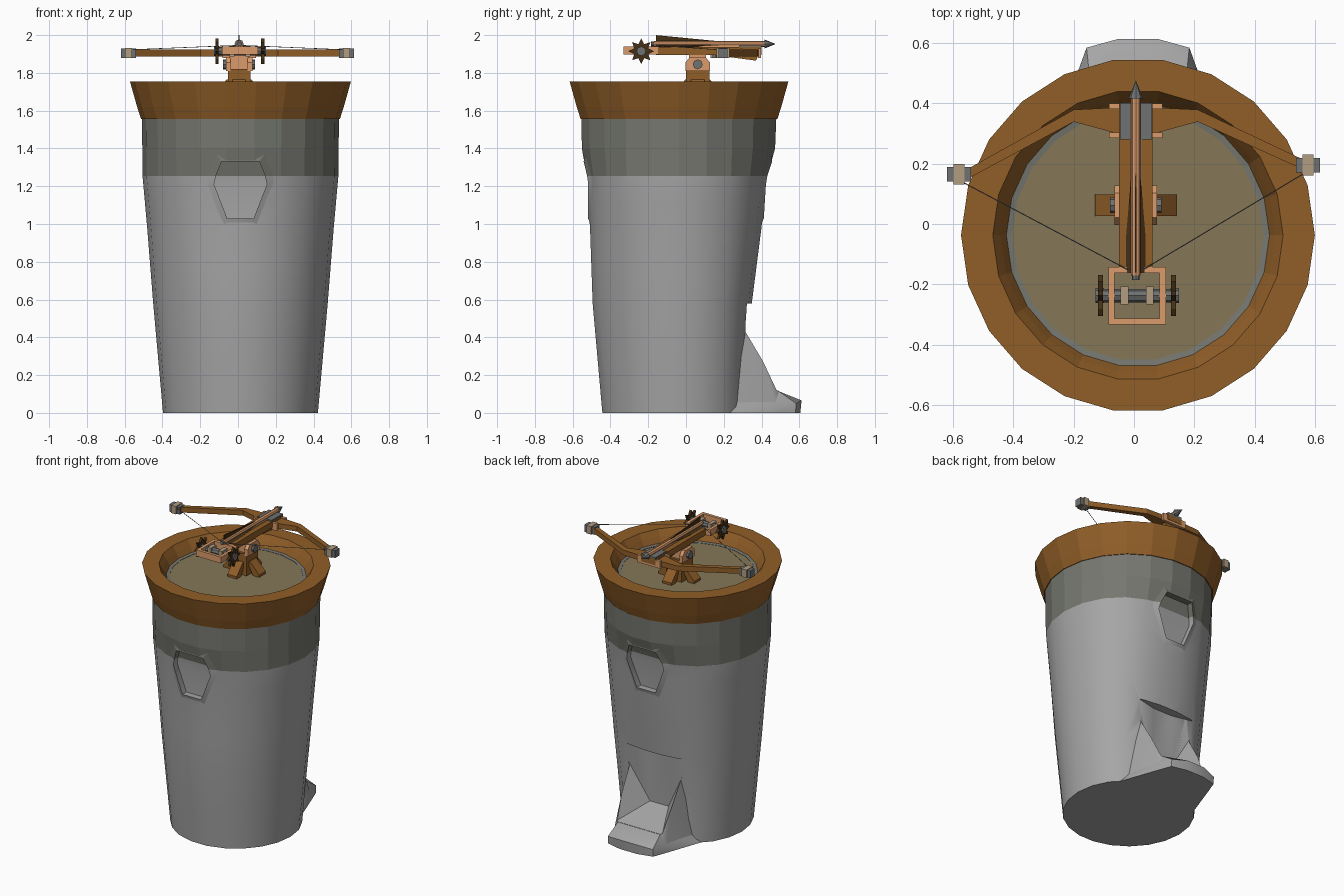
import bpy, bmesh, math
from mathutils import Vector, Matrix

cube = bpy.data.objects.get("Cube")
if cube:
    bpy.data.objects.remove(cube)

SIDES, CX, CY = 22, 0.013, -0.037      # tower facets and axis
BX = 0.006                             # weapon centre line
BAND_Z = 1.255


def material(name, *rgb):
    m = bpy.data.materials.new(name)
    m.use_nodes = True
    m.diffuse_color = (*rgb, 1)
    m.node_tree.nodes["Principled BSDF"].inputs["Base Color"].default_value = (*rgb, 1)
    return m


STONE = material("pale stone", .38, .38, .38)
BAND = material("weathered stone", .18, .185, .16)
WOOD = material("brown wood", .28, .112, .021)
FLOOR = material("sandy floor", .235, .18, .095)
PEACH = material("light wood", .70, .33, .15)
DARK = material("dark wood", .06, .03, .008)
IRON = material("iron", .16, .165, .165)
TAN = material("rope", .45, .34, .22)


def finish(bm, name, *mats):
    bmesh.ops.recalc_face_normals(bm, faces=bm.faces)
    me = bpy.data.meshes.new(name)
    bm.to_mesh(me)
    bm.free()
    ob = bpy.data.objects.new(name, me)
    bpy.context.collection.objects.link(ob)
    for m in mats:
        me.materials.append(m)
    return ob


def box(name, mat, x, y, z):
    """Box from (low, high) ranges."""
    bm = bmesh.new()
    bmesh.ops.create_cube(bm, size=1)
    for v in bm.verts:
        v.co = [r[0] if c < 0 else r[1] for c, r in zip(v.co, (x, y, z))]
    return finish(bm, name, mat)


def rod(name, mat, a, b, r1, r2=None, n=8):
    a, b = Vector(a), Vector(b)
    bm = bmesh.new()
    turn = (b - a).to_track_quat('Z', 'Y').to_matrix().to_4x4()
    bmesh.ops.create_cone(bm, cap_ends=True, segments=n, radius1=r1,
                          radius2=r1 if r2 is None else r2, depth=(b - a).length,
                          matrix=Matrix.Translation((a + b) / 2) @ turn)
    return finish(bm, name, mat)


def hull(name, mat, pts):
    """Convex solid from points mirrored across the tower axis."""
    bm = bmesh.new()
    for x, y, z in pts:
        for s in (1, -1):
            bm.verts.new((s * x + CX, y, z))
    bmesh.ops.convex_hull(bm, input=bm.verts)
    return finish(bm, name, mat)


def prism(name, mat, outline, direction):
    """Extrude a closed outline of 3D points along a direction."""
    bm = bmesh.new()
    f = bm.faces.new([bm.verts.new(p) for p in outline])
    back = bm.faces.new([bm.verts.new(Vector(p) + Vector(direction)) for p in reversed(outline)])
    a, b = list(f.verts), list(reversed(back.verts))
    for i in range(len(a)):
        j = (i + 1) % len(a)
        bm.faces.new((a[j], a[i], b[i], b[j]))
    return finish(bm, name, mat)


def dent(z, s):
    """How far the wall is pulled in at the front (s < 0) or back."""
    if s < 0:
        return ramp([(0, 0), (.58, 0), (.97, .018), (1.25, .026), (1.4, 0)], z)
    return ramp([(0, .03), (.3, .08), (.58, .075), (.97, .055), (1.25, .048), (1.4, .006), (1.6, 0)], z)


def ramp(table, z):
    for (z0, a), (z1, b) in zip(table, table[1:]):
        if z <= z1:
            return a + (b - a) * (z - z0) / (z1 - z0)
    return table[-1][1]


def radius(z):
    return ramp([(0, .41), (.58, .462), (.97, .493), (1.25, .518), (1.6, .522)], z)


def lathe(name, mat, profile, closed=False, dented=False):
    bm = bmesh.new()
    rows = []
    for r, z in profile:
        row = []
        for i in range(SIDES):
            a = math.tau * i / SIDES
            s = math.copysign(1, math.sin(a))
            inset = s * dent(z, s) * math.sin(a) ** 4 if dented else 0
            row.append(bm.verts.new((CX + r * math.cos(a), CY + r * math.sin(a) - inset, z)))
        rows.append(row)
    pairs = list(zip(rows, rows[1:])) + ([(rows[-1], rows[0])] if closed else [])
    for p, q in pairs:
        for i in range(SIDES):
            j = (i + 1) % SIDES
            bm.faces.new((p[i], p[j], q[j], q[i]))
    if not closed:
        bm.faces.new(rows[0])
        bm.faces.new(rows[-1])
    return finish(bm, name, mat)


def cut(ob, cutter):
    mod = ob.modifiers.new("cut", 'BOOLEAN')
    mod.operation, mod.solver, mod.object = 'DIFFERENCE', 'EXACT', cutter
    cutter.hide_render = True
    cutter.hide_set(True)


def bake(ob):
    bpy.context.view_layer.update()
    me = bpy.data.meshes.new_from_object(ob.evaluated_get(bpy.context.evaluated_depsgraph_get()))
    ob.modifiers.clear()
    ob.data = me


def paint_stone(ob):
    """Pale and smooth below the band line, weathered and faceted above it."""
    bm = bmesh.new()
    bm.from_mesh(ob.data)
    bmesh.ops.bisect_plane(bm, geom=bm.verts[:] + bm.edges[:] + bm.faces[:],
                           plane_co=(0, 0, BAND_Z), plane_no=(0, 0, 1))
    bm.to_mesh(ob.data)
    bm.free()
    ob.data.materials.clear()
    ob.data.materials.append(STONE)
    ob.data.materials.append(BAND)
    bpy.ops.object.select_all(action='DESELECT')
    bpy.context.view_layer.objects.active = ob
    ob.select_set(True)
    bpy.ops.object.shade_smooth_by_angle(angle=math.radians(40))
    for p in ob.data.polygons:
        high = p.center.z > BAND_Z
        p.material_index = int(high)
        p.use_smooth = not high


# Tower body
body = lathe("tower_body", STONE, [(radius(z), z) for z in
             (0, .3, .58, .78, .97, 1.12, 1.25, 1.4, 1.6)], dented=True)

# Recessed windows with blended surrounds, front and back
half = [(.10, 1.33), (.13, BAND_Z), (.14, 1.21), (.07, 1.03)]
outline = half + [(-x, z) for x, z in reversed(half)]
stones = []
for name, s in (("front", -1), ("back", 1)):
    def on_wall(x, z, lift):
        y = math.sqrt(radius(z) ** 2 - x * x) + lift
        y -= dent(z, s) * (1 - x * x / radius(z) ** 2) ** 2
        return CX + x, CY + s * y, z
    bm = bmesh.new()
    outer, inner, deep = ([bm.verts.new(on_wall(x * k, 1.18 + (z - 1.18) * k, lift)) for x, z in outline]
                          for k, lift in ((1.38, -.008), (1, .007), (1, -.035)))
    n = len(outline)
    for i in range(n):
        j = (i + 1) % n
        bm.faces.new((outer[i], outer[j], inner[j], inner[i]))
        bm.faces.new((inner[i], inner[j], deep[j], deep[i]))
    for i in range(len(half) - 1):
        bm.faces.new((deep[i], deep[i + 1], deep[n - 2 - i], deep[n - 1 - i]))
    stones.append(finish(bm, name + "_window", STONE))
    cut(body, prism(name + "_window_cutter", STONE,
                    [(CX + x, CY + s * .39, z) for x, z in outline], (0, s * .4, 0)))

# Splayed doorway niche at the back with its flared foot
niche = hull("niche_cutter", STONE, [
    (.07, .29, .58), (.27, .335, .58), (.07, .27, .2), (.165, .49, .117),
    (.3, .75, .019), (.3, .75, .58)])
flank = hull("niche_flanks", STONE, [
    (.175, .315, .58), (.19, .2, .58), (.16, .49, .12), (.2, .49, 0), (.28, .2, 0), (.25, .25, .12)])
foot = hull("niche_foot", STONE, [
    (.16, .49, .115), (.065, .612, .066), (.17, .583, .05), (.065, .605, 0),
    (.17, .58, 0), (.2, .5, 0), (.3, .22, 0), (.2, .3, .13)])
for ob in (body, flank, foot):
    cut(ob, niche)
    bake(ob)
for ob in [body, flank, foot] + stones:
    paint_stone(ob)

# Wooden rim, inner stone lip and floor
lathe("rim", WOOD, [(.526, 1.555), (.547, 1.62), (.585, 1.755), (.48, 1.755),
                    (.455, 1.715), (.432, 1.672), (.432, 1.555)], True)
lathe("inner_lip", BAND, [(.435, 1.679), (.415, 1.676), (.415, 1.6), (.435, 1.6)], True)
lathe("floor", FLOOR, [(.42, 1.61), (.42, 1.674)])

# Pedestal with four splayed legs
PY, FZ = .062, 1.67
box("pedestal", WOOD, (BX - .06, BX + .06), (PY - .062, PY + .062), (FZ, 1.82))
for k in range(4):
    turn = Matrix.Translation((BX, PY, 0)) @ Matrix.Rotation(k * math.pi / 2, 4, 'Z')
    side = [(.04, -.035, 1.765), (.065, -.035, 1.765), (.135, -.035, FZ + .02),
            (.135, -.035, FZ), (.09, -.035, FZ)]
    leg = prism("pedestal_leg", WOOD, side, (0, .07, 0))
    leg.data.transform(turn)
yoke = [(-.065, 1.81), (.065, 1.81), (.065, 1.855), (.04, 1.885), (-.04, 1.885), (-.065, 1.855)]
for s in (-1, 1):
    prism("yoke_plate", PEACH, [(BX + s * .045, PY + y, z) for y, z in yoke], (s * .025, 0, 0))
box("yoke_block", PEACH, (BX - .05, BX + .05), (PY - .045, PY + .045), (1.81, 1.90))
rod("yoke_bolt", IRON, (BX - .085, PY, 1.845), (BX + .085, PY, 1.845), .026)

# Stock with its iron head plate, front brackets and tapered underside
box("stock", WOOD, (BX - .055, BX + .055), (-.16, .40), (1.895, 1.938))
box("stock_channel", PEACH, (BX - .02, BX + .02), (-.16, .39), (1.93, 1.944))
box("head_plate", IRON, (BX - .053, BX + .053), (.28, .40), (1.93, 1.946))
for y in (.285, .38):
    box("bow_bracket", PEACH, (BX - .088, BX + .088), (y, y + .018), (1.88, 1.93))
prism("stock_underside", WOOD, [(BX - .05, y, z) for y, z in
      ((.13, 1.897), (.37, 1.865), (.385, 1.897))], (.1, 0, 0))

# Bow limbs, tip blocks and string
for name, s, tip in (("right", -1, .165), ("left", 1, .195)):
    plan = [(0, .30), (.065, .30), (.205, .338), (.56, tip - .018),
            (.56, tip + .015), (.205, .378), (.065, .385), (0, .385)]
    prism(name + "_bow_limb", WOOD, [(BX + s * x, y, 1.888) for x, y in plan], (0, 0, .035))
    tx = s * .577 - .002
    for wide, deep, mat, high in ((.04, .024, IRON, 1.928), (.018, .034, TAN, 1.932)):
        box(name + "_tip_block", mat, (tx - wide, tx + wide), (tip - deep, tip + deep), (1.878, high))
    rod(name + "_bowstring", IRON, (tx, tip - .02, 1.922), (BX, -.165, 1.946), .0018, n=5)

# Bolt with point and three vanes
AZ = 1.953
rod("bolt_shaft", PEACH, (BX, -.17, AZ), (BX, .42, AZ), .016)
rod("bolt_nock", IRON, (BX, -.185, AZ), (BX, -.165, AZ), .012)
rod("bolt_point", IRON, (BX, .415, AZ), (BX, .475, AZ), .024, 0)
vane_side = [(-.003, -.16, 0), (-.003, -.16, .047), (-.003, .2, .012), (-.003, .2, 0)]
for k in range(3):
    vane = prism("bolt_vane", DARK, vane_side, (.006, 0, 0))
    vane.data.transform(Matrix.Translation((BX, 0, AZ)) @ Matrix.Rotation(k * math.tau / 3, 4, 'Y'))

# Winch frame, drum and spiked wheels
WX, WY, WZ, H = .01, -.237, 1.915, .095
for s in (-1, 1):
    a, b = sorted((s * H, s * (H - .02)))
    box("winch_side", PEACH, (WX + a, WX + b), (WY - H, WY + H), (1.897, 1.94))
    box("winch_end", PEACH, (WX - H, WX + H), (WY + a, WY + b), (1.897, 1.94))
    box("rope_coil", TAN, (WX + s * .042 - .013, WX + s * .042 + .013), (WY - .03, WY + .03), (WZ - .028, WZ + .028))
    star = []
    for i in range(16):
        r, t = (.068 if i % 2 == 0 else .04), math.tau * i / 16
        star.append((WX + s * .121 - .008, WY + r * math.cos(t), WZ + r * math.sin(t)))
    prism("winch_wheel", DARK, star, (.016, 0, 0))
    rod("wheel_hub", IRON, (WX + s * .11, WY, WZ), (WX + s * .138, WY, WZ), .025)
rod("winch_drum", IRON, (WX - .125, WY, WZ), (WX + .125, WY, WZ), .022)
